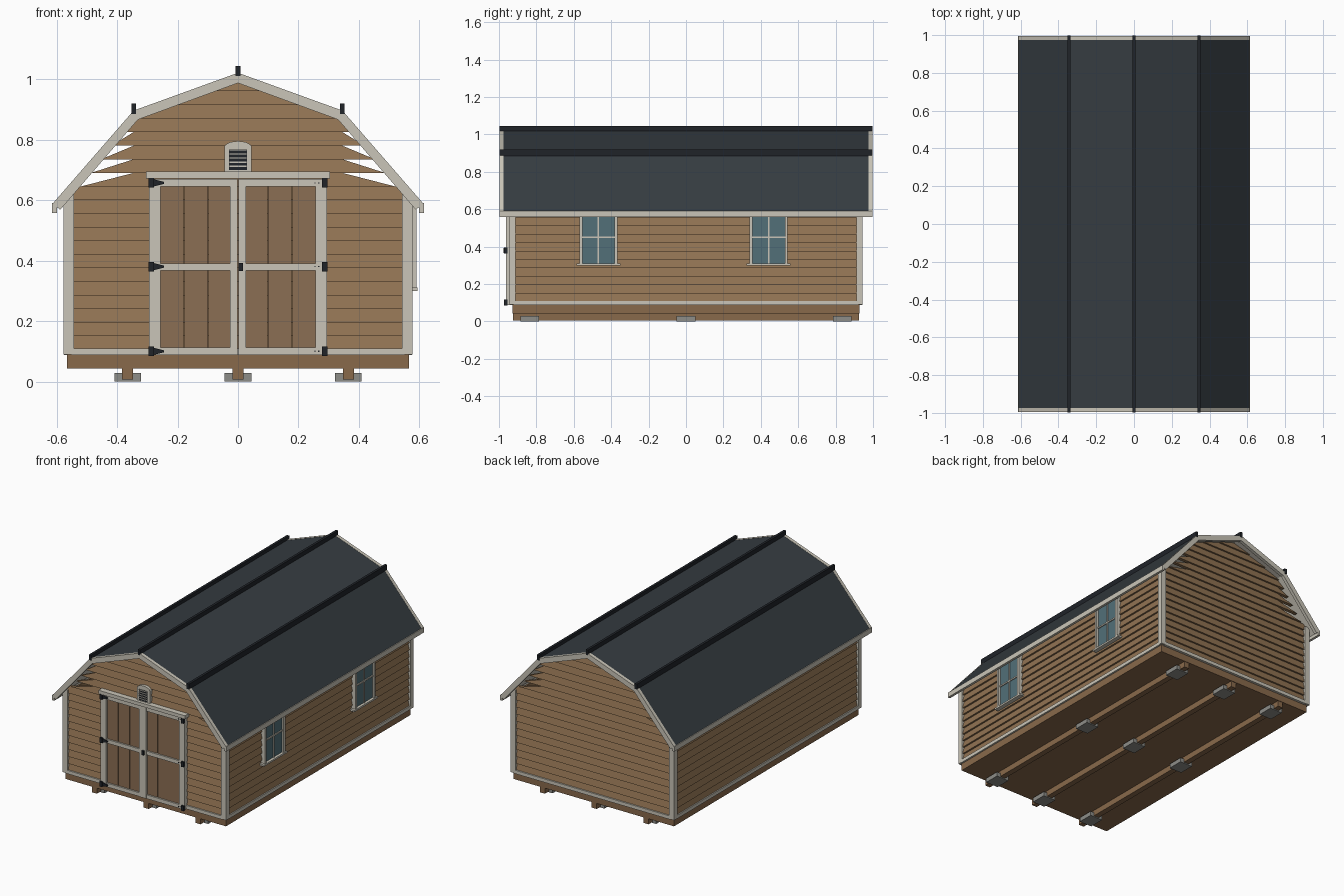
import bpy, bmesh, math
from mathutils import Vector

if "Cube" in bpy.data.objects:
    bpy.data.objects.remove(bpy.data.objects["Cube"])


def material(name, r, g, b):
    m = bpy.data.materials.new(name)
    m.diffuse_color = (r, g, b, 1)
    m.use_nodes = True
    m.node_tree.nodes["Principled BSDF"].inputs["Base Color"].default_value = m.diffuse_color
    return m


SIDING = material("tan_siding", .285, .172, .086)
DOOR = material("door_brown", .26, .157, .088)
WOOD = material("treated_wood", .25, .142, .07)
TRIM = material("cream_trim", .59, .56, .48)
ROOF = material("slate_roof", .036, .045, .053)
BLACK = material("black_metal", .014, .017, .022)
GLASS = material("window_glass", .085, .16, .19)
BLOCK = material("concrete", .27, .27, .25)


def build(name, verts, faces, mat):
    me = bpy.data.meshes.new(name)
    bm = bmesh.new()
    vs = [bm.verts.new(v) for v in verts]
    for f in faces:
        bm.faces.new([vs[i] for i in f])
    bmesh.ops.recalc_face_normals(bm, faces=bm.faces)
    bm.to_mesh(me)
    bm.free()
    me.materials.append(mat)
    ob = bpy.data.objects.new(name, me)
    bpy.context.collection.objects.link(ob)
    return ob


def loft(name, a, b, mat):
    """Solid between two matching outlines."""
    n = len(a)
    faces = [tuple(range(n)), tuple(range(n, 2 * n))]
    faces += [(i, (i + 1) % n, n + (i + 1) % n, n + i) for i in range(n)]
    return build(name, list(a) + list(b), faces, mat)


def prism(name, profile, y0, y1, mat):
    """Outline in x, z pushed along y."""
    return loft(name, [(x, y0, z) for x, z in profile], [(x, y1, z) for x, z in profile], mat)


def box(name, x0, x1, y0, y1, z0, z1, mat):
    return prism(name, [(x0, z0), (x1, z0), (x1, z1), (x0, z1)], y0, y1, mat)


def sbox(name, s, x0, x1, *rest):
    """Box mirrored to side s of x = 0."""
    return box(name, *sorted((s * x0, s * x1)), *rest)


# Foundation: blocks, runners and floor frame
for x in (-.365, 0, .365):
    box("runner", x - .018, x + .018, -.925, .925, .006, .045, WOOD)
    for y in (-.835, 0, .835):
        box("foundation_block", x - .044, x + .044, y - .05, y + .05, 0, .028, BLOCK)
box("floor_frame", -.565, .565, -.928, .928, .043, .092, WOOD)

# Lap siding, one wedge-shaped board per course
PITCH, START = .045, .105


def gable_board(s, z0, z1, w0, w1):
    outer = [(-w0, s * .936, z0), (w0, s * .936, z0), (w1, s * .925, z1), (-w1, s * .925, z1)]
    inner = [(x, s * .915, z) for x, _, z in outer]
    loft("gable_siding", outer, inner, SIDING)


def side_board(s, z0, z1):
    sec = [(s * .55, z0), (s * .57, z0), (s * .559, z1), (s * .55, z1)]
    prism("side_siding", sec, -.925, .925, SIDING)


for s in (-1, 1):
    side_board(s, .09, START)
    gable_board(s, .09, START, .56, .56)
    for i in range(20):
        z0 = START + i * PITCH
        z1 = z0 + PITCH
        if i < 11:
            side_board(s, z0, z1)
        if i < 12:
            w0 = w1 = .56
        elif i < 17:                      # tapering ends under the steep slope
            w0, w1 = .385 + (.825 - z0) * .75, .345
        else:                             # courses under the shallow slope
            z1 = min(z1, 1.0)
            w0, w1 = [max(.345 * (1.008 - z) / .128, .004) for z in (z0, z1)]
            w0 = min(w0, .345)
        gable_board(s, z0, z1, w0, w1)

# Corner posts and skirt trim
for s in (-1, 1):
    for t in (-1, 1):
        sbox("corner_trim", s, .542, .577, *sorted((t * .912, t * .944)), .09, .62, TRIM)
    sbox("side_base_trim", s, .558, .576, -.92, .92, .088, .11, TRIM)
    box("gable_base_trim", -.55, .55, *sorted((s * .92, s * .944)), .088, .11, TRIM)

# Gambrel roof
OUT = [(0, 1.02), (.345, .895), (.612, .588)]


def shell(drop0, drop1):
    """Closed band that follows the roof line between two depths."""
    def line(d):
        n = [(0, -1.06), (-.45, -.93), (-.77, -.65)]
        right = [(x + nx * d, z + nz * d) for (x, z), (nx, nz) in zip(OUT, n)]
        return [(-x, z) for x, z in reversed(right[1:])] + right
    return line(drop0) + line(drop1)[::-1]


def band(name, d0, d1, y0, y1, mat):
    p = shell(d0, d1)
    n = len(p) // 2
    for i in range(n - 1):
        j = 2 * n - 1 - i
        prism(name, [p[i], p[i + 1], p[j - 1], p[j]], y0, y1, mat)


band("roof_panel", 0, .008, -.99, .99, ROOF)
band("roof_underside", .008, .016, -.985, .985, TRIM)
for s in (-1, 1):
    band("gable_fascia", -.001, .031, *sorted((s * .975, s * .996)), TRIM)
    sbox("eave_fascia", s, .599, .615, -.996, .996, .558, .59, TRIM)
for x, z in ((0, 1.01), (-.345, .885), (.345, .885)):
    box("roof_cap", x - .008, x + .008, -.998, .998, z, z + .034, BLACK)

# Double door
for s in (-1, 1):
    for i in range(3):
        a = .02 + i * .08
        sbox("door_board", s, a, a + .077, -.95, -.93, .095, .665, DOOR)
    sbox("door_outer_stile", s, .256, .295, -.962, -.93, .088, .67, TRIM)
    sbox("door_inner_stile", s, .001, .026, -.962, -.93, .088, .67, TRIM)
    for z0, z1 in ((.088, .112), (.367, .391), (.645, .67)):
        sbox("door_rail", s, .026, .256, -.96, -.93, z0, z1, TRIM)
box("door_header", -.305, .305, -.97, -.925, .672, .694, TRIM)
for z in (.1, .38, .657):
    for s in (-1, 1):
        sbox("hinge_plate", s, .278, .296, -.973, -.955, z - .016, z + .016, BLACK)
    prism("hinge_strap", [(-.28, z - .012), (-.244, z - .003), (-.244, z + .003), (-.28, z + .012)],
          -.968, -.96, BLACK)
    for x in (.255, .267):
        box("hinge_screw", x - .002, x + .002, -.964, -.96, z - .002, z + .002, BLACK)
box("door_handle", .002, .016, -.975, -.96, .365, .392, BLACK)

# Arched gable vent with louvres
arch = [(-.045, .695), (.045, .695), (.045, .775)]
arch += [(.045 * math.cos(a), .775 + .02 * math.sin(a)) for a in
         [math.pi * k / 10 for k in range(1, 10)]] + [(-.045, .775)]
prism("vent_frame", arch, -.952, -.92, TRIM)
box("vent_opening", -.03, .03, -.955, -.95, .7, .768, BLACK)
for k in range(5):
    z = .71 + k * .0135
    box("vent_louvre", -.03, .03, -.959, -.953, z, z + .004, TRIM)

# Windows on the right wall
for y in (-.468, .442):
    box("window_pane", .55, .577, y - .09, y + .09, .31, .59, GLASS)
    for t in (-1, 1):
        e = y + t * .094
        box("window_jamb", .55, .59, e - .008, e + .008, .305, .595, TRIM)
    box("window_head", .55, .59, y - .1, y + .1, .58, .597, TRIM)
    box("window_sill", .55, .594, y - .118, y + .118, .3, .311, TRIM)
    box("window_mullion", .57, .583, y - .004, y + .004, .31, .59, TRIM)
    box("window_crossbar", .57, .583, y - .09, y + .09, .446, .455, TRIM)
